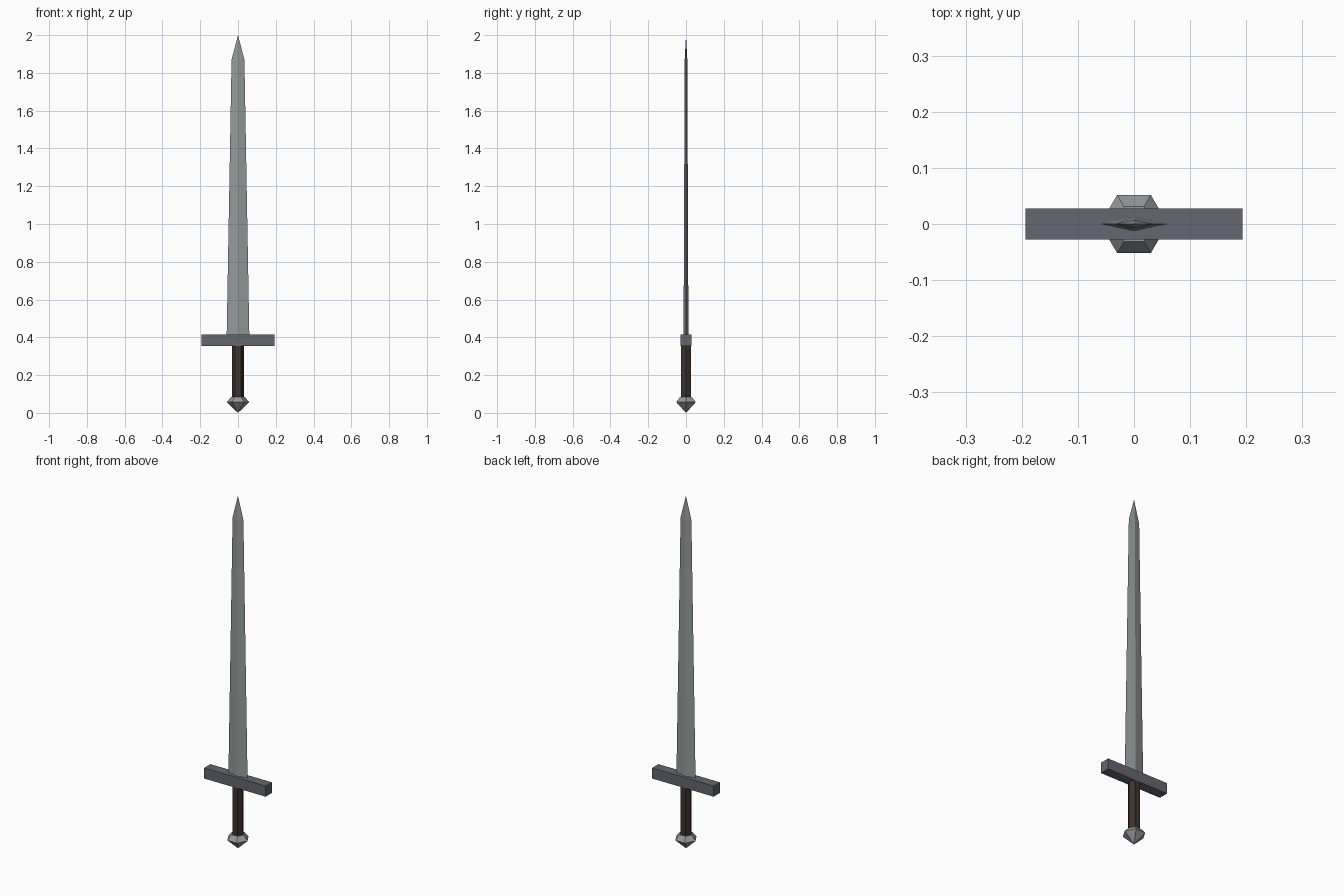
import bpy, bmesh, math

if "Cube" in bpy.data.objects:
    bpy.data.objects.remove(bpy.data.objects["Cube"])


def material(name, rgb):
    m = bpy.data.materials.new(name)
    m.diffuse_color = (*rgb, 1)
    m.use_nodes = True
    m.node_tree.nodes["Principled BSDF"].inputs["Base Color"].default_value = m.diffuse_color
    return m


steel = material("blade steel", (0.29, 0.32, 0.325))
dark_steel = material("dark guard steel", (0.13, 0.135, 0.16))
leather = material("brown leather", (0.05, 0.032, 0.025))


def loft(name, sides, rings, mat):
    """Join n-sided rings (half width x, half depth y, z); zero width makes a point."""
    bm = bmesh.new()
    loops = []
    for rx, ry, z in rings:
        if rx == 0:
            loops.append([bm.verts.new((0, 0, z))] * sides)
        else:
            loops.append([bm.verts.new((rx * math.cos(math.tau * i / sides),
                                        ry * math.sin(math.tau * i / sides), z))
                          for i in range(sides)])
    for a, b in zip(loops, loops[1:]):
        for i in range(sides):
            j = (i + 1) % sides
            bm.faces.new(list(dict.fromkeys((a[i], a[j], b[j], b[i]))))
    for ring in (loops[0], loops[-1]):
        if len(set(ring)) > 2:
            bm.faces.new(ring)
    bmesh.ops.recalc_face_normals(bm, faces=bm.faces)
    me = bpy.data.meshes.new(name)
    bm.to_mesh(me)
    bm.free()
    me.materials.append(mat)
    ob = bpy.data.objects.new(name, me)
    bpy.context.collection.objects.link(ob)
    return ob


# Diamond-section blade with a tapered point
loft("blade", 4, [(0.06, 0.013, 0.41), (0.034, 0.007, 1.87), (0, 0, 2.0)], steel)

# Hexagonal grip
loft("grip", 6, [(0.032, 0.032, 0.075), (0.032, 0.032, 0.36)], leather)

# Faceted pommel ending in a point
loft("pommel", 6, [(0, 0, 0), (0.06, 0.06, 0.057), (0.036, 0.036, 0.084)], steel)

# Straight crossguard
bpy.ops.mesh.primitive_cube_add(size=1, location=(0, 0, 0.385))
guard = bpy.context.object
guard.name = "crossguard"
guard.scale = (0.386, 0.056, 0.06)
bpy.ops.object.transform_apply(location=False, rotation=False, scale=True)
guard.data.materials.append(dark_steel)
